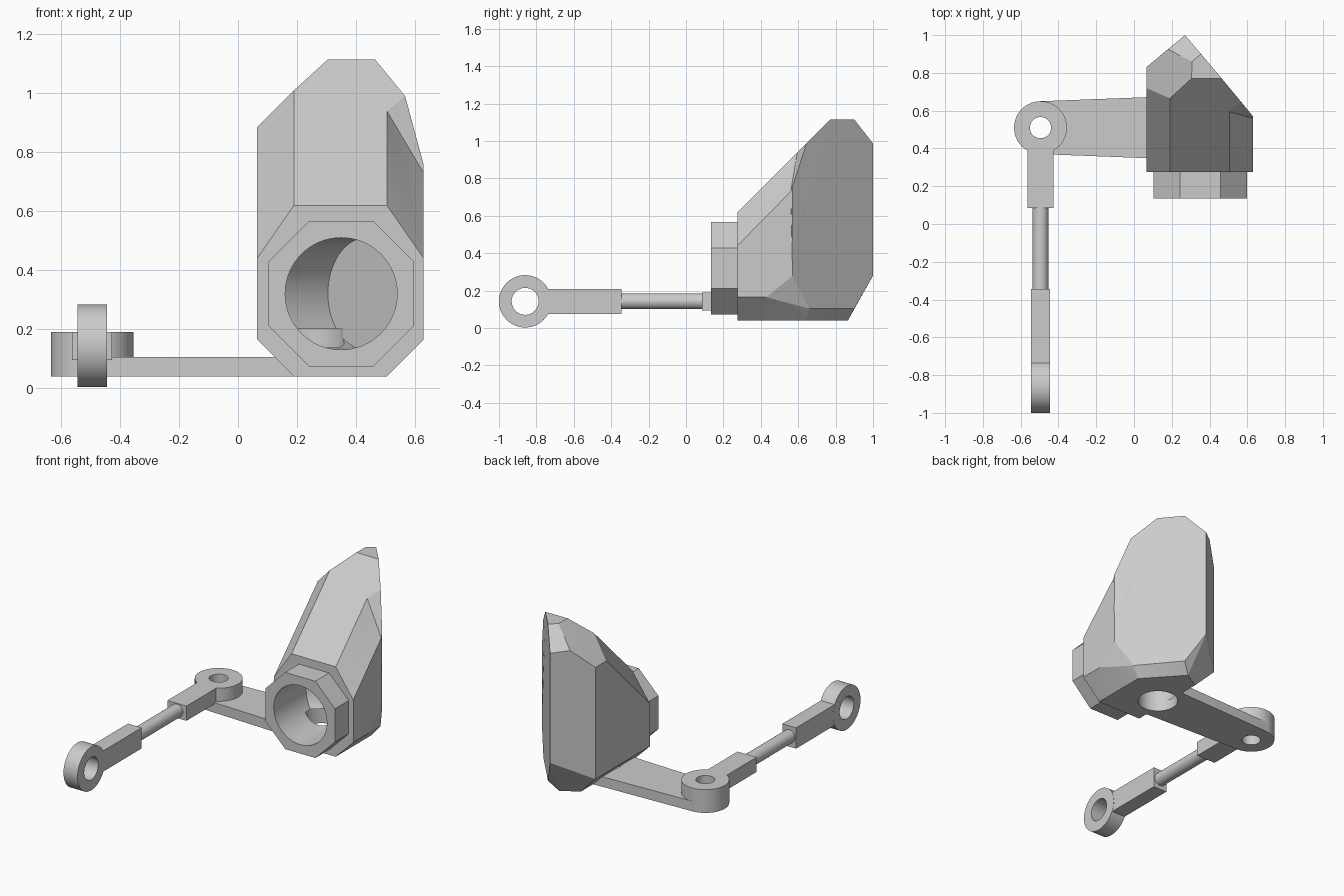
import bpy
import bmesh
from math import sin, cos, tau, radians
from mathutils import Vector

if "Cube" in bpy.data.objects:
    bpy.data.objects.remove(bpy.data.objects["Cube"], do_unlink=True)

grey = bpy.data.materials.new("plain_grey")
grey.use_nodes = True
grey.diffuse_color = (0.6, 0.6, 0.6, 1)
grey.node_tree.nodes["Principled BSDF"].inputs["Base Color"].default_value = (0.6, 0.6, 0.6, 1)

SIDES = 64
HUB = (-0.495, 0.51)      # pivot of the arm and rod
SOCKET = (0.24, 0.51)     # hole under the housing
MOUTH = (0.35, 0.32)      # x and z of the nozzle axis
ROD_Z = 0.143
EYE_Y = -0.86


def finish(name, bm, smooth=True):
    bmesh.ops.recalc_face_normals(bm, faces=bm.faces)
    mesh = bpy.data.meshes.new(name)
    bm.to_mesh(mesh)
    bm.free()
    mesh.materials.append(grey)
    obj = bpy.data.objects.new(name, mesh)
    bpy.context.collection.objects.link(obj)
    if smooth:
        smooth_edges(obj)
    return obj


def activate(obj):
    bpy.ops.object.select_all(action="DESELECT")
    obj.select_set(True)
    bpy.context.view_layer.objects.active = obj


def smooth_edges(obj):
    activate(obj)
    bpy.ops.object.shade_smooth_by_angle(angle=radians(20))


def hull(name, points, smooth=False):
    """Convex solid around the given points."""
    bm = bmesh.new()
    for p in points:
        bm.verts.new(p)
    result = bmesh.ops.convex_hull(bm, input=bm.verts)
    inner = [g for g in result["geom_interior"] if isinstance(g, bmesh.types.BMVert)]
    bmesh.ops.delete(bm, geom=inner, context="VERTS")
    bmesh.ops.dissolve_limit(bm, angle_limit=radians(2.5), verts=bm.verts, edges=bm.edges)
    return finish(name, bm, smooth)


def loft(name, rings):
    """Closed skin through rings of equal point count."""
    bm = bmesh.new()
    loops = [[bm.verts.new(p) for p in ring] for ring in rings]
    n = len(loops[0])
    for a, b in zip(loops, loops[1:]):
        for i in range(n):
            j = (i + 1) % n
            bm.faces.new((a[i], a[j], b[j], b[i]))
    bm.faces.new(loops[0])
    bm.faces.new(loops[-1])
    return finish(name, bm)


def ring(center, radius, axis):
    u, v = {"x": ((0, 1, 0), (0, 0, 1)), "y": ((1, 0, 0), (0, 0, 1)),
            "z": ((1, 0, 0), (0, 1, 0))}[axis]
    return [Vector(center) + radius * (cos(t) * Vector(u) + sin(t) * Vector(v))
            for t in (tau * i / SIDES for i in range(SIDES))]


def cylinder(name, start, end, radius, axis):
    return loft(name, [ring(start, radius, axis), ring(end, radius, axis)])


def box(name, x, y, z):
    return hull(name, [(a, b, c) for a in x for b in y for c in z])


def cut(cutter, *targets):
    for obj in targets:
        activate(obj)
        mod = obj.modifiers.new("cut", "BOOLEAN")
        mod.operation, mod.solver, mod.object = "DIFFERENCE", "EXACT", cutter
        bpy.ops.object.modifier_apply(modifier=mod.name)
        smooth_edges(obj)
    bpy.data.objects.remove(cutter, do_unlink=True)


# Faceted housing: octagonal front, sloped top, wedge-shaped back
front = [(x, 0.275, z) for x, z in (
    (0.065, 0.165), (0.19, 0.04), (0.505, 0.04), (0.63, 0.165),
    (0.63, 0.44), (0.505, 0.62), (0.19, 0.62), (0.065, 0.44))]
left = [(0.065, 0.72, 0.885), (0.065, 0.83, 0.885), (0.065, 0.83, 0.165)]
top = [(0.19, 0.665, 1.01), (0.18, 0.925, 1.0), (0.305, 0.77, 1.115),
       (0.465, 0.77, 1.115), (0.355, 0.9, 1.115), (0.307, 0.86, 1.115)]
ridge = [(0.27, 1, 0.987), (0.27, 1, 0.28)]
right = [(0.505, 0.595, 0.94), (0.63, 0.56, 0.73), (0.63, 0.57, 0.28), (0.63, 0.43, 0.165)]
bottom = [(0.355, 0.9, 0.104), (0.555, 0.66, 0.104), (0.19, 0.8, 0.04),
          (0.3, 0.865, 0.04), (0.505, 0.64, 0.04)]
housing = hull("housing", front + left + top + ridge + right + bottom)

# Raised corner where the back plate stands proud of the sloped flank
hull("housing_back_corner", [(0.505, 0.595, 0.94), (0.567, 0.645, 0.99), (0.63, 0.57, 0.757),
                             (0.63, 0.56, 0.73), (0.465, 0.77, 1.115), (0.63, 0.57, 0.4),
                             (0.45, 0.7, 0.7)])

# Octagonal nozzle collar
WIDE, NARROW = 0.2475, 0.1075
octagon = [(a * sx, b * sz) for a, b in ((WIDE, NARROW), (NARROW, WIDE))
           for sx in (-1, 1) for sz in (-1, 1)]
nozzle = hull("nozzle", [(MOUTH[0] + x, y, MOUTH[1] + z)
                         for x, z in octagon for y in (0.135, 0.28)])

# Round bore that bends toward the back plate
def slanted(x, y, half_x, half_y):
    return [(x + half_x * c, y - half_y * c, MOUTH[1] + 0.19 * s)
            for c, s in ((cos(tau * i / SIDES), sin(tau * i / SIDES)) for i in range(SIDES))]

bore = loft("bore_cutter", [slanted(0.35, 0.1, 0.19, 0), slanted(0.35, 0.38, 0.19, 0.085),
                            slanted(0.435, 0.45, 0.13, 0.146)])
cut(bore, housing, nozzle)

# Tapered arm and pivot hub
arm = hull("arm", [p for z in (0.04, 0.105)
                   for p in ring((*HUB, z), 0.14, "z") + ring((*SOCKET, z), 0.168, "z")], True)
hub = cylinder("pivot_hub", (*HUB, 0.04), (*HUB, 0.19), 0.14, "z")
cut(cylinder("socket_cutter", (*SOCKET, 0), (*SOCKET, 0.2), 0.12, "z"), housing, arm)

# Link rod with a block at each end
hub_block = box("hub_block", (HUB[0] - 0.068, HUB[0] + 0.068), (0.085, HUB[1]), (0.095, 0.19))
cut(cylinder("pin_cutter", (*HUB, -0.1), (*HUB, 0.3), 0.056, "z"), arm, hub, hub_block)
cylinder("link_rod", (HUB[0], -0.36, ROD_Z), (HUB[0], 0.1, ROD_Z), 0.042, "y")
eye_block = box("eye_block", (HUB[0] - 0.049, HUB[0] + 0.049), (EYE_Y, -0.345),
                (ROD_Z - 0.067, ROD_Z + 0.067))

# Upright eye at the free end
def across(x):
    return (HUB[0] + x, EYE_Y, ROD_Z)

eye = cylinder("rod_eye", across(-0.05), across(0.05), 0.14, "x")
cut(cylinder("eye_cutter", across(-0.2), across(0.2), 0.072, "x"), eye, eye_block)
